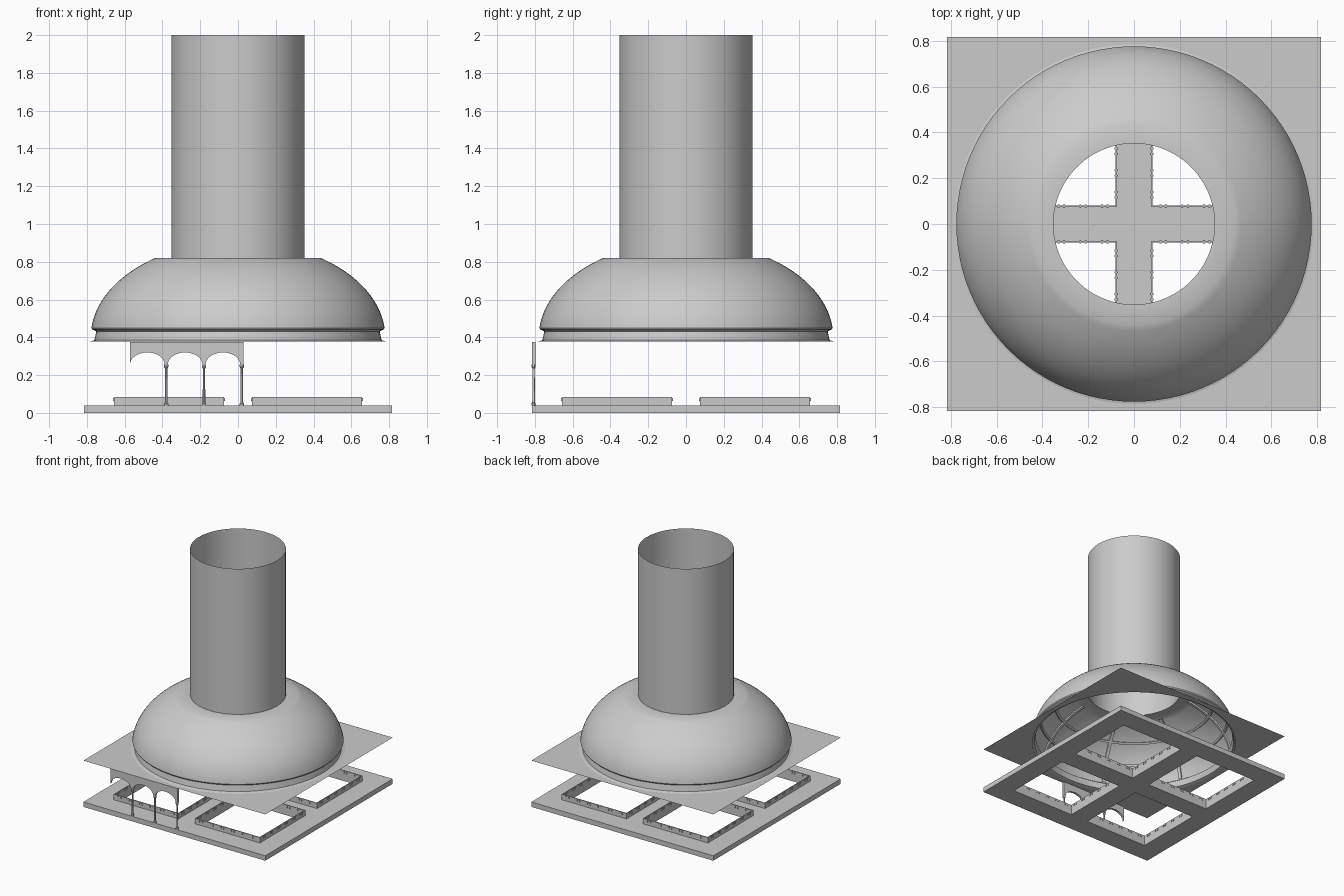
import bpy, bmesh, math
from mathutils import Vector

cube = bpy.data.objects.get("Cube")
if cube:
    bpy.data.objects.remove(cube, do_unlink=True)

stone = bpy.data.materials.new("pale_grey_stone")
stone.use_nodes = True
GREY = (0.6, 0.6, 0.6, 1)
stone.diffuse_color = GREY
stone.node_tree.nodes["Principled BSDF"].inputs["Base Color"].default_value = GREY

SIDE = 0.816            # half width of the square floor and ceiling
HOLE = (0.08, 0.65)     # inner and outer limits of the floor openings
FLOOR, CEILING, DOME_TOP = 0.04, 0.375, 0.82


def finish(name, bm, smooth=False):
    mesh = bpy.data.meshes.new(name)
    bm.to_mesh(mesh)
    bm.free()
    mesh.materials.append(stone)
    obj = bpy.data.objects.new(name, mesh)
    bpy.context.collection.objects.link(obj)
    if smooth:
        bpy.ops.object.select_all(action='DESELECT')
        obj.select_set(True)
        bpy.context.view_layer.objects.active = obj
        bpy.ops.object.shade_smooth_by_angle(angle=math.radians(30))
    return obj


def add_box(bm, lo, hi):
    verts = bmesh.ops.create_cube(bm, size=1)["verts"]
    for v in verts:
        v.co = Vector([lo[i] + (v.co[i] + 0.5) * (hi[i] - lo[i]) for i in range(3)])


def lathe(bm, profile, steps=96):
    rings = [[bm.verts.new((r * math.cos(math.tau * k / steps),
                            r * math.sin(math.tau * k / steps), z))
              for k in range(steps)] for r, z in profile]
    for a, b in zip(rings, rings[1:]):
        for k in range(steps):
            n = (k + 1) % steps
            bm.faces.new((a[k], a[n], b[n], b[k]))


def extrude_faces(bm, offset):
    faces = bm.faces[:]
    moved = bmesh.ops.extrude_face_region(bm, geom=faces, use_keep_orig=True)["geom"]
    bmesh.ops.translate(bm, vec=offset, verts=[g for g in moved if isinstance(g, bmesh.types.BMVert)])
    bmesh.ops.recalc_face_normals(bm, faces=bm.faces[:])


# Floor slab with four square openings
bm = bmesh.new()
lines = [-SIDE, -HOLE[1], -HOLE[0], HOLE[0], HOLE[1], SIDE]
grid = [[bm.verts.new((x, y, 0)) for y in lines] for x in lines]
for i in range(5):
    for j in range(5):
        if not (i % 2 and j % 2):
            bm.faces.new((grid[i][j], grid[i + 1][j], grid[i + 1][j + 1], grid[i][j + 1]))
extrude_faces(bm, (0, 0, FLOOR))
finish("floor_slab", bm)

# Low parapets round the openings, with small corbels under the top edge
PARAPET, THICK, OUT = 0.085, 0.006, 0.005
middle, half = sum(HOLE) / 2, (HOLE[1] - HOLE[0]) / 2
for sx, sy, place in ((-1, -1, "front_right"), (1, -1, "front_left"),
                      (-1, 1, "back_right"), (1, 1, "back_left")):
    bm = bmesh.new()
    cx, cy = sx * middle, sy * middle
    for side in (-1, 1):
        for along_x in (True, False):
            def wall_box(a0, a1, d0, d1, z0, z1):
                d0, d1 = sorted((side * d0, side * d1))
                if along_x:
                    add_box(bm, (cx + a0, cy + d0, z0), (cx + a1, cy + d1, z1))
                else:
                    add_box(bm, (cx + d0, cy + a0, z0), (cx + d1, cy + a1, z1))
            wall_box(-half - THICK, half + THICK, half, half + THICK, FLOOR, PARAPET)
            for k in range(6):
                for shift in (-0.012, 0.012):
                    a = (k - 2.5) * half / 3 + shift
                    wall_box(a - 0.004, a + 0.004, half - OUT, half + THICK + OUT,
                             PARAPET - 0.022, PARAPET - 0.006)
    finish(place + "_parapet", bm)

# Arcade: a wall of three arches on slim columns
bm = bmesh.new()
BAY, START, FRONT = 0.2, -0.58, -SIDE
outline = [(START + 0.008, CEILING), (START + 3 * BAY + 0.008, CEILING),
           (START + 3 * BAY + 0.008, 0.255)]
for bay in (2, 1, 0):
    centre = START + (bay + 0.5) * BAY
    for k in range(17):
        t = math.pi * k / 16
        outline.append((centre + 0.092 * math.cos(t), 0.255 + 0.065 * math.sin(t)))
bm.faces.new([bm.verts.new((x, FRONT, z)) for x, z in outline])
extrude_faces(bm, (0, 0.018, 0))
finish("arcade_wall", bm)

for n in (1, 2, 3):
    bm = bmesh.new()
    lathe(bm, [(0, FLOOR), (0.011, FLOOR), (0.011, 0.05), (0.007, 0.055), (0.006, 0.235),
               (0.011, 0.242), (0.011, 0.256), (0, 0.256)], 12)
    bmesh.ops.translate(bm, vec=(START + n * BAY, FRONT + 0.009, 0), verts=bm.verts[:])
    finish("arcade_column_%d" % n, bm, True)

# Thin square ceiling with a round opening
bm = bmesh.new()
STEPS = 96
inner, outer = [], []
for k in range(STEPS):
    c, s = math.cos(math.tau * k / STEPS), math.sin(math.tau * k / STEPS)
    reach = SIDE / max(abs(c), abs(s))
    inner.append(bm.verts.new((0.775 * c, 0.775 * s, CEILING)))
    outer.append(bm.verts.new((reach * c, reach * s, CEILING)))
for k in range(STEPS):
    n = (k + 1) % STEPS
    bm.faces.new((inner[k], outer[k], outer[n], inner[n]))
finish("ceiling", bm)


def dome_point(t, inset=0):
    return (0.78 - inset) * math.cos(t), 0.40 + (0.508 - inset) * math.sin(t)


# Dome with moulded foot and flat top ring
T0, T1 = 0.1, 0.972
arc = [dome_point(T0 + (T1 - T0) * k / 20) for k in range(21)]
bm = bmesh.new()
lathe(bm, [(0.785, CEILING + 0.003), (0.76, 0.385), (0.75, 0.432), (0.772, 0.442)] + arc
      + [(0.352, DOME_TOP)])
finish("dome", bm, True)

# Ribs and rings on the inside of the dome
bm = bmesh.new()
for k in range(8):
    a = math.tau * k / 8 + math.pi / 8
    d, w = Vector((math.cos(a), math.sin(a), 0)), Vector((-math.sin(a), math.cos(a), 0)) * 0.012
    last = None
    for i in range(17):
        t = T0 + (T1 - T0) * i / 16
        row = []
        for inset, sign in ((0.004, -1), (0.016, -1), (0.016, 1), (0.004, 1)):
            r, z = dome_point(t, inset)
            row.append(bm.verts.new(d * r + w * sign + Vector((0, 0, z))))
        if last:
            for j in range(3):
                bm.faces.new((last[j], last[j + 1], row[j + 1], row[j]))
        last = row
for t in (0.38, 0.68):
    lathe(bm, [dome_point(t - 0.015, 0.004), dome_point(t - 0.015, 0.016),
               dome_point(t + 0.015, 0.016), dome_point(t + 0.015, 0.004)])
bmesh.ops.recalc_face_normals(bm, faces=bm.faces[:])
finish("dome_ribs", bm, True)

# Open tower above the dome
bm = bmesh.new()
lathe(bm, [(0.352, DOME_TOP), (0.352, 2)])
finish("tower", bm, True)
